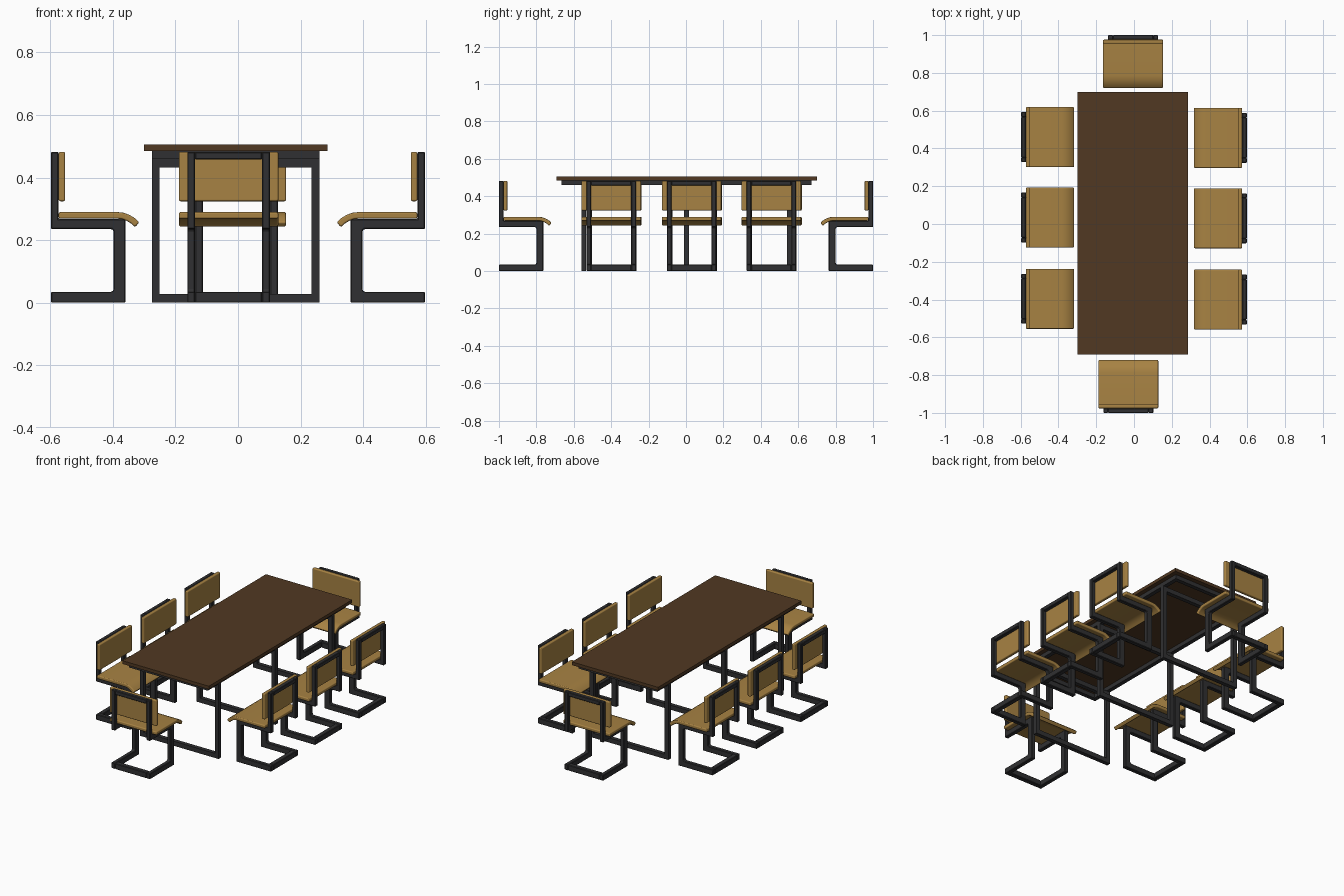
import bpy, bmesh, math
from mathutils import Vector

cube = bpy.data.objects.get("Cube")
if cube:
    bpy.data.objects.remove(cube, do_unlink=True)


def material(name, rgb):
    m = bpy.data.materials.new(name)
    m.use_nodes = True
    color = (*rgb, 1)
    m.diffuse_color = color
    m.node_tree.nodes["Principled BSDF"].inputs["Base Color"].default_value = color
    return m


walnut = material("dark walnut", (0.082, 0.04, 0.016))
oak = material("golden oak", (0.39, 0.225, 0.056))
steel = material("charcoal steel", (0.03, 0.03, 0.032))


def add_box(bm, x, y, z):
    """Box between (low, high) pairs on each axis."""
    vs = bmesh.ops.create_cube(bm, size=1)["verts"]
    for v in vs:
        v.co = [r[0] if c < 0 else r[1] for c, r in zip(v.co, (x, y, z))]


def add_profile(bm, points, y0, y1):
    """Extrude a closed xz outline along y."""
    face = bm.faces.new([bm.verts.new((x, y0, z)) for x, z in points])
    new = bmesh.ops.extrude_face_region(bm, geom=[face])["geom"]
    for v in new:
        if isinstance(v, bmesh.types.BMVert):
            v.co.y = y1


def make_mesh(name, bm, mat):
    bmesh.ops.recalc_face_normals(bm, faces=bm.faces)
    mesh = bpy.data.meshes.new(name)
    bm.to_mesh(mesh)
    bm.free()
    mesh.materials.append(mat)
    return mesh


def place(name, mesh, bevel=0, loc=(0, 0, 0), turn=0, segments=2):
    ob = bpy.data.objects.new(name, mesh)
    bpy.context.collection.objects.link(ob)
    ob.location = loc
    ob.rotation_euler.z = turn
    if bevel:
        mod = ob.modifiers.new("soft edges", "BEVEL")
        mod.width = bevel
        mod.segments = segments
        mod.limit_method = "ANGLE"
        mod.angle_limit = math.radians(40)
    return ob


# Table top
bm = bmesh.new()
add_box(bm, (-0.3, 0.286), (-0.692, 0.7), (0.485, 0.505))
place("table_top", make_mesh("table_top", bm, walnut))

# Rectangular frame under the top
T = 0.025
X0, X1, Y0, Y1 = -0.275, 0.26, -0.665, 0.672
bm = bmesh.new()
for x in (X0, X1 - T):
    add_box(bm, (x, x + T), (Y0, Y1), (0.46, 0.485))
for y in (Y0, Y1 - T):
    add_box(bm, (X0 + T, X1 - T), (y, y + T), (0.46, 0.485))
place("table_frame", make_mesh("table_frame", bm, steel))

# Three closed leg loops
bm = bmesh.new()
for x in (X0, X1 - T):
    add_box(bm, (x, x + T), (0, T), (0, 0.46))
for z in (0, 0.432):
    add_box(bm, (X0 + T, X1 - T), (0, T), (z, z + 0.028))
leg_mesh = make_mesh("table_leg_loop", bm, steel)
for name, y in (("front", -0.56), ("middle", -0.01), ("back", 0.54)):
    place("table_leg_loop_" + name, leg_mesh, loc=(0, y, 0))

# Cantilever chair frame: its rear is at x = 0 and it faces +x
W = 0.132
side = [(0, 0.482), (0, 0.235), (0.194, 0.235), (0.2, 0.229), (0.2, 0.041),
        (0.194, 0.035), (0, 0.035), (0, 0), (0.237, 0), (0.237, 0.268),
        (0.024, 0.268), (0.024, 0.482)]
bm = bmesh.new()
for s in (-1, 1):
    add_profile(bm, side, s * W, s * (W - T))
add_box(bm, (0, 0.024), (T - W, W - T), (0.457, 0.482))
add_box(bm, (0, 0.03), (T - W, W - T), (0, 0.035))
frame_mesh = make_mesh("chair_frame", bm, steel)

# Seat with a front edge that curls down
path = [Vector(p) for p in ((0.024, 0.279), (0.213, 0.279), (0.23, 0.277),
                            (0.246, 0.271), (0.261, 0.262), (0.275, 0.249))]
upper, lower = [], []
for i, p in enumerate(path):
    d = (path[min(i + 1, len(path) - 1)] - path[max(i - 1, 0)]).normalized()
    n = Vector((-d.y, d.x)) * 0.0105
    upper.append(p + n)
    lower.append(p - n)
bm = bmesh.new()
add_profile(bm, upper + lower[::-1], -0.159, 0.159)
seat_mesh = make_mesh("chair_seat", bm, oak)

# Back pad
bm = bmesh.new()
add_box(bm, (0.024, 0.045), (-0.159, 0.159), (0.324, 0.482))
back_mesh = make_mesh("chair_back", bm, oak)

# Chairs around the table: name, x, y, turn
chairs = [("front", -0.03, -1, math.pi / 2), ("back", -0.005, 1, -math.pi / 2)]
for i, y in enumerate((-0.4, 0.03, 0.456)):
    chairs.append((f"left_{i + 1}", 0.597, y, math.pi))
    chairs.append((f"right_{i + 1}", -0.597, y + 0.004, 0))

rounded = []
for name, x, y, turn in chairs:
    loc = (x, y, 0)
    place("chair_frame_" + name, frame_mesh, 0.003, loc, turn, 1)
    rounded.append(place("chair_seat_" + name, seat_mesh, 0.006, loc, turn, 3))
    rounded.append(place("chair_back_" + name, back_mesh, 0.006, loc, turn, 3))

# Smooth the curved wood
for mesh in (seat_mesh, back_mesh):
    for p in mesh.polygons:
        p.use_smooth = True
for ob in rounded:
    ob.modifiers["soft edges"].harden_normals = True
